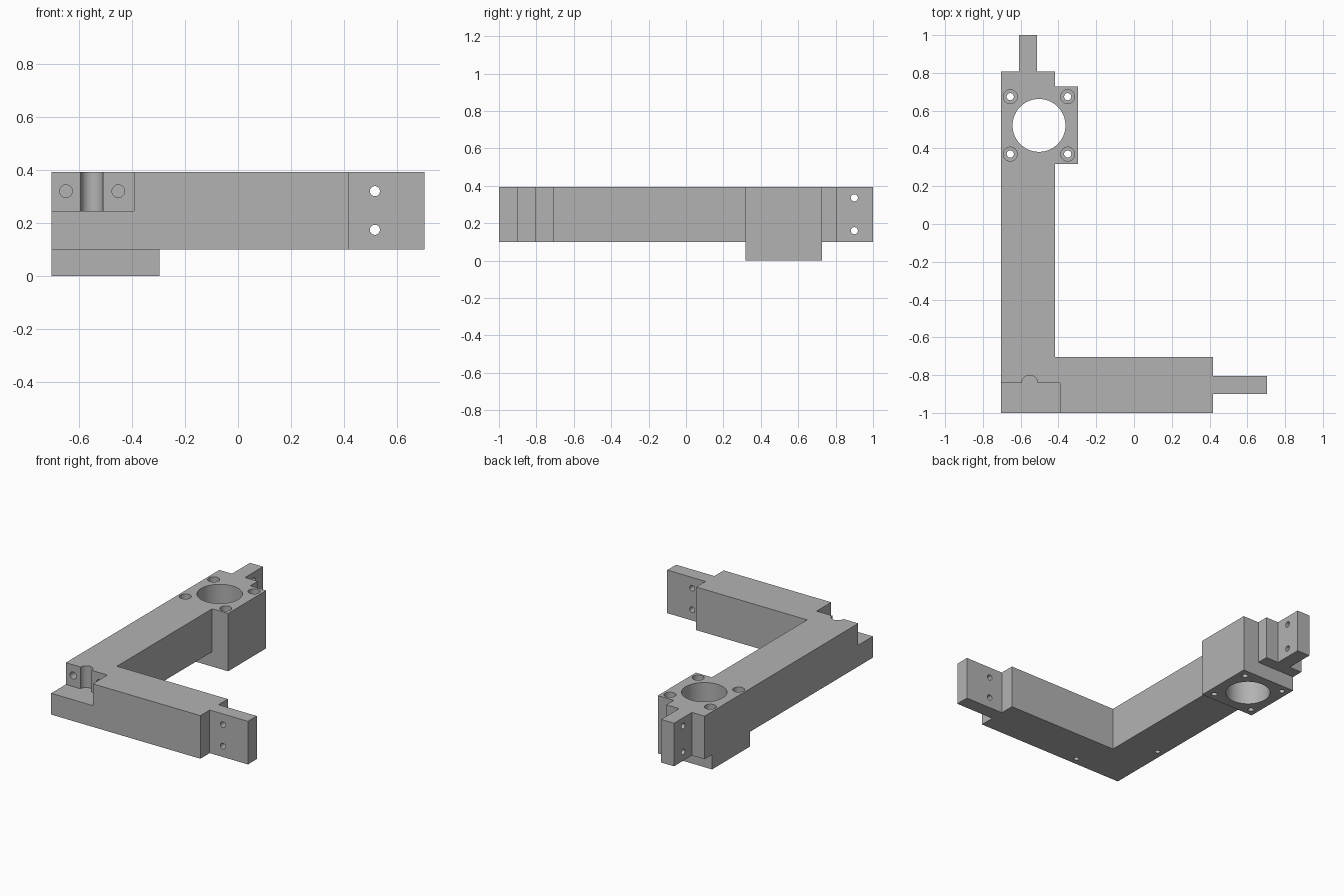
import bpy, bmesh, math
from mathutils import Matrix, Vector

if "Cube" in bpy.data.objects:
    bpy.data.objects.remove(bpy.data.objects["Cube"])

grey = bpy.data.materials.new("mid grey")
grey.diffuse_color = (0.45, 0.45, 0.45, 1)
grey.use_nodes = True
grey.node_tree.nodes["Principled BSDF"].inputs["Base Color"].default_value = grey.diffuse_color
Z0, Z1 = 0.10, 0.393          # underside and top of the arms


def prism(name, outline, z0, z1):
    """Extrude a closed xy outline between two heights."""
    bm = bmesh.new()
    face = bm.faces.new([bm.verts.new((x, y, z0)) for x, y in outline])
    top = bmesh.ops.extrude_face_region(bm, geom=[face])["geom"]
    bmesh.ops.translate(bm, vec=(0, 0, z1 - z0),
                        verts=[v for v in top if isinstance(v, bmesh.types.BMVert)])
    bmesh.ops.recalc_face_normals(bm, faces=bm.faces)
    mesh = bpy.data.meshes.new(name)
    bm.to_mesh(mesh)
    bm.free()
    obj = bpy.data.objects.new(name, mesh)
    bpy.context.collection.objects.link(obj)
    mesh.materials.append(grey)
    return obj


def box(name, x0, x1, y0, y1, z0, z1):
    return prism(name, [(x0, y0), (x1, y0), (x1, y1), (x0, y1)], z0, z1)


def rod(name, start, end, r, n=32):
    """Cylinder running from start to end."""
    start, end = Vector(start), Vector(end)
    axis = end - start
    obj = prism(name, [(r * math.cos(2 * math.pi * i / n), r * math.sin(2 * math.pi * i / n))
                       for i in range(n)], 0, axis.length)
    obj.data.transform(Matrix.Translation(start) @ axis.to_track_quat('Z', 'Y').to_matrix().to_4x4())
    return obj


def combine(target, tool, operation):
    """Apply a boolean and drop the tool object."""
    mod = target.modifiers.new("join", 'BOOLEAN')
    mod.operation, mod.solver, mod.object = operation, 'EXACT', tool
    bpy.context.view_layer.objects.active = target
    bpy.ops.object.modifier_apply(modifier=mod.name)
    bpy.data.objects.remove(tool)


# L-shaped arms with a thin tongue at each end
bracket = prism("bracket", [
    (-0.705, -1), (0.417, -1), (0.417, -0.9), (0.705, -0.9), (0.705, -0.805), (0.417, -0.805),
    (0.417, -0.705), (-0.417, -0.705), (-0.417, 0.807), (-0.513, 0.807), (-0.513, 1),
    (-0.61, 1), (-0.61, 0.807), (-0.705, 0.807)], Z0, Z1)

# Deep mounting block
combine(bracket, box("mounting_block", -0.705, -0.297, 0.318, 0.727, 0, Z1), 'UNION')

cutters = [
    # Corner step with a half-round groove
    box("corner_step", -0.8, -0.392, -1.1, -0.843, 0.245, 0.5),
    rod("groove", (-0.552, -0.843, 0.245), (-0.552, -0.843, 0.5), 0.042),
    # Large bore
    rod("bore", (-0.503, 0.522, -0.1), (-0.503, 0.522, 0.5), 0.14, 64),
    # Blind holes under the arms
    rod("under_hole", (-0.32, -0.95, 0), (-0.32, -0.95, 0.2), 0.017),
    rod("under_hole", (-0.655, -0.55, 0), (-0.655, -0.55, 0.2), 0.017),
]
# Counterbored screw holes around the bore
for x in (-0.655, -0.351):
    for y in (0.37, 0.674):
        cutters.append(rod("screw_hole", (x, y, -0.1), (x, y, 0.5), 0.019))
        cutters.append(rod("counterbore", (x, y, 0.1), (x, y, 0.5), 0.037))
# Blind holes in the step wall
for x in (-0.65, -0.452):
    cutters.append(rod("step_hole", (x, -0.9, 0.32), (x, -0.70, 0.32), 0.024))
# Cross holes through the tongues
for z in (0.174, 0.32):
    cutters.append(rod("front_tongue_hole", (0.517, -0.95, z), (0.517, -0.75, z), 0.019))
for z in (0.16, 0.336):
    cutters.append(rod("back_tongue_hole", (-0.7, 0.9, z), (-0.45, 0.9, z), 0.019))
for cutter in cutters:
    combine(bracket, cutter, 'DIFFERENCE')

# Smooth the round walls, keep the edges sharp
bpy.ops.object.select_all(action='DESELECT')
bracket.select_set(True)
bpy.context.view_layer.objects.active = bracket
bpy.ops.object.shade_smooth_by_angle(angle=math.radians(30))
